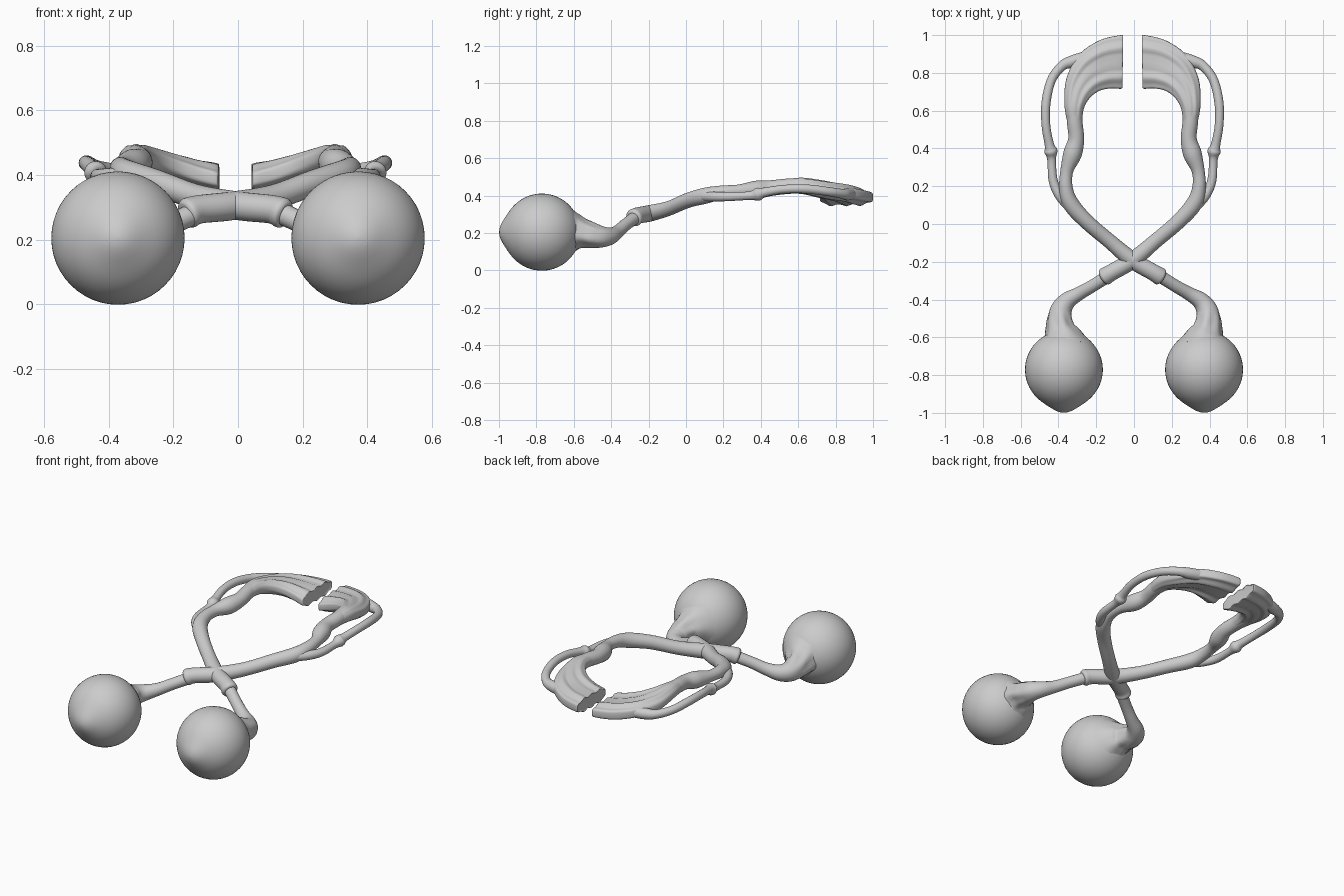
import bpy, bmesh, math
from mathutils import Vector

if "Cube" in bpy.data.objects:
    bpy.data.objects.remove(bpy.data.objects["Cube"])

RINGS = 6    # interpolated rings between control points
SIDES = 28


def catmull(rows):
    """Smoothly interpolate rows of numbers."""
    out = []
    n = len(rows)
    for i in range(n - 1):
        p0, p1, p2, p3 = (rows[max(i - 1, 0)], rows[i], rows[i + 1], rows[min(i + 2, n - 1)])
        for k in range(RINGS):
            t = k / RINGS
            out.append([0.5 * (2 * b + (c - a) * t + (2 * a - 5 * b + 4 * c - d) * t * t
                               + (3 * b - a - 3 * c + d) * t ** 3)
                        for a, b, c, d in zip(p0, p1, p2, p3)])
    out.append(list(rows[-1]))
    return out


def skin(name, rings, centre_x=0.0, angle=60):
    """Bridge rings into a capped tube and mirror it left/right."""
    bm = bmesh.new()
    vr = [[bm.verts.new(p) for p in r] for r in rings]
    n = len(rings[0])
    for a, b in zip(vr, vr[1:]):
        for j in range(n):
            bm.faces.new((a[j], a[(j + 1) % n], b[(j + 1) % n], b[j]))
    bm.faces.new(vr[0])
    bm.faces.new(vr[-1])
    bmesh.ops.recalc_face_normals(bm, faces=bm.faces)
    me = bpy.data.meshes.new(name)
    bm.to_mesh(me)
    bm.free()
    ob = bpy.data.objects.new(name, me)
    bpy.context.collection.objects.link(ob)
    ob.location.x = centre_x
    mod = ob.modifiers.new("mirror", 'MIRROR')
    mod.use_mirror_merge = False
    bpy.ops.object.select_all(action='DESELECT')
    ob.select_set(True)
    bpy.context.view_layer.objects.active = ob
    bpy.ops.object.shade_smooth_by_angle(angle=math.radians(angle))
    return ob


def tube(name, rows, centre_x=0.0, ripple=None):
    """Sweep circles along x, y, z, radius rows."""
    pts = catmull(rows)
    rings = []
    for i, (x, y, z, r) in enumerate(pts):
        a, b = pts[max(i - 1, 0)], pts[min(i + 1, len(pts) - 1)]
        d = (Vector(b[:3]) - Vector(a[:3])).normalized()
        s = d.cross(Vector((0, 0, 1))).normalized()
        u = s.cross(d)
        ring = []
        for j in range(SIDES):
            t = 2 * math.pi * j / SIDES
            rr = r * (1 + (ripple(y, t) if ripple else 0))
            ring.append(Vector((x, y, z)) + (s * math.cos(t) + u * math.sin(t)) * rr)
        rings.append(ring)
    return skin(name, rings, centre_x)


# Eyeballs: lathed about the y axis, with a slight cornea bulge in front
R = 0.206
eye = []
for i in range(41):
    th = 0.01 + (math.pi - 0.02) * i / 40
    r = R + 0.022 * math.exp(-(th / 0.33) ** 2)
    eye.append([Vector((0.371 + r * math.sin(th) * math.cos(2 * math.pi * j / 48),
                        -0.771 - r * math.cos(th),
                        0.205 + r * math.sin(th) * math.sin(2 * math.pi * j / 48)))
                for j in range(48)])
skin("eyeball", eye)

# Optic nerves with a wrinkled funnel behind each eye
def funnel_folds(y, t):
    fade = math.exp(-((y + 0.53) / 0.06) ** 2)
    return fade * (0.07 * math.cos(6 * t + 20 * y) + 0.04 * math.cos(3 * t + 1))

tube("optic_nerve", [
    (0.374, -0.640, 0.203, 0.150), (0.380, -0.590, 0.200, 0.105),
    (0.389, -0.550, 0.195, 0.077), (0.392, -0.500, 0.186, 0.066),
    (0.383, -0.450, 0.180, 0.057), (0.350, -0.405, 0.184, 0.046),
    (0.290, -0.368, 0.205, 0.036), (0.215, -0.325, 0.243, 0.033),
    (0.120, -0.265, 0.288, 0.034)], ripple=funnel_folds)

# Crossing tracts: collar on one side, passing over to the other side
BX = -0.008
tube("optic_tract", [
    (-0.156, -0.284, 0.278, 0.034), (-0.146, -0.278, 0.282, 0.047),
    (-0.110, -0.256, 0.294, 0.044), (0.000, -0.192, 0.306, 0.044),
    (0.120, -0.092, 0.332, 0.039), (0.240, 0.010, 0.375, 0.040),
    (0.325, 0.105, 0.400, 0.043), (0.352, 0.190, 0.418, 0.036),
    (0.348, 0.280, 0.425, 0.034), (0.318, 0.370, 0.430, 0.049),
    (0.298, 0.450, 0.440, 0.042), (0.306, 0.540, 0.450, 0.041),
    (0.308, 0.620, 0.453, 0.041)], BX)

# Thin outer strands with a small knob midway
tube("outer_strand", [
    (0.325, 0.080, 0.395, 0.025), (0.385, 0.150, 0.395, 0.026),
    (0.420, 0.230, 0.395, 0.024), (0.428, 0.340, 0.400, 0.023),
    (0.432, 0.385, 0.408, 0.035), (0.440, 0.420, 0.418, 0.025),
    (0.458, 0.520, 0.434, 0.023), (0.458, 0.640, 0.436, 0.024),
    (0.430, 0.760, 0.422, 0.024), (0.375, 0.835, 0.410, 0.026),
    (0.320, 0.860, 0.407, 0.032), (0.240, 0.885, 0.410, 0.032)], BX)

# Ridged fans: rows hold the inner edge, outer edge and half thickness
fan = catmull([
    (0.267, 0.53, 0.449, 0.343, 0.53, 0.449, 0.038),
    (0.258, 0.61, 0.455, 0.360, 0.63, 0.450, 0.042),
    (0.225, 0.668, 0.445, 0.350, 0.77, 0.425, 0.045),
    (0.175, 0.705, 0.425, 0.285, 0.895, 0.412, 0.044),
    (0.115, 0.718, 0.403, 0.175, 0.972, 0.398, 0.043),
    (0.060, 0.716, 0.388, 0.060, 1.000, 0.392, 0.041),
    (0.053, 0.728, 0.388, 0.053, 0.990, 0.392, 0.033)])
rings = []
for i, row in enumerate(fan):
    p, q, th = Vector(row[:3]), Vector(row[3:6]), row[6]
    c, w = (p + q) / 2, (q - p) / 2
    f = min(1, i / (len(fan) * 0.6))
    ring = []
    for j in range(64):
        t = 2 * math.pi * j / 64
        co, si = math.cos(t), math.sin(t)
        e = 1 - 0.42 * f
        u = math.copysign(abs(co) ** e, co)
        h = math.copysign(abs(si) ** e, si)
        groove = 1 + 0.16 * f * math.cos(3.6 * math.pi * u + 0.4)
        ring.append(c + w * u + Vector((0, 0, th * h * groove)))
    rings.append(ring)
skin("ridged_fan", rings, BX)
